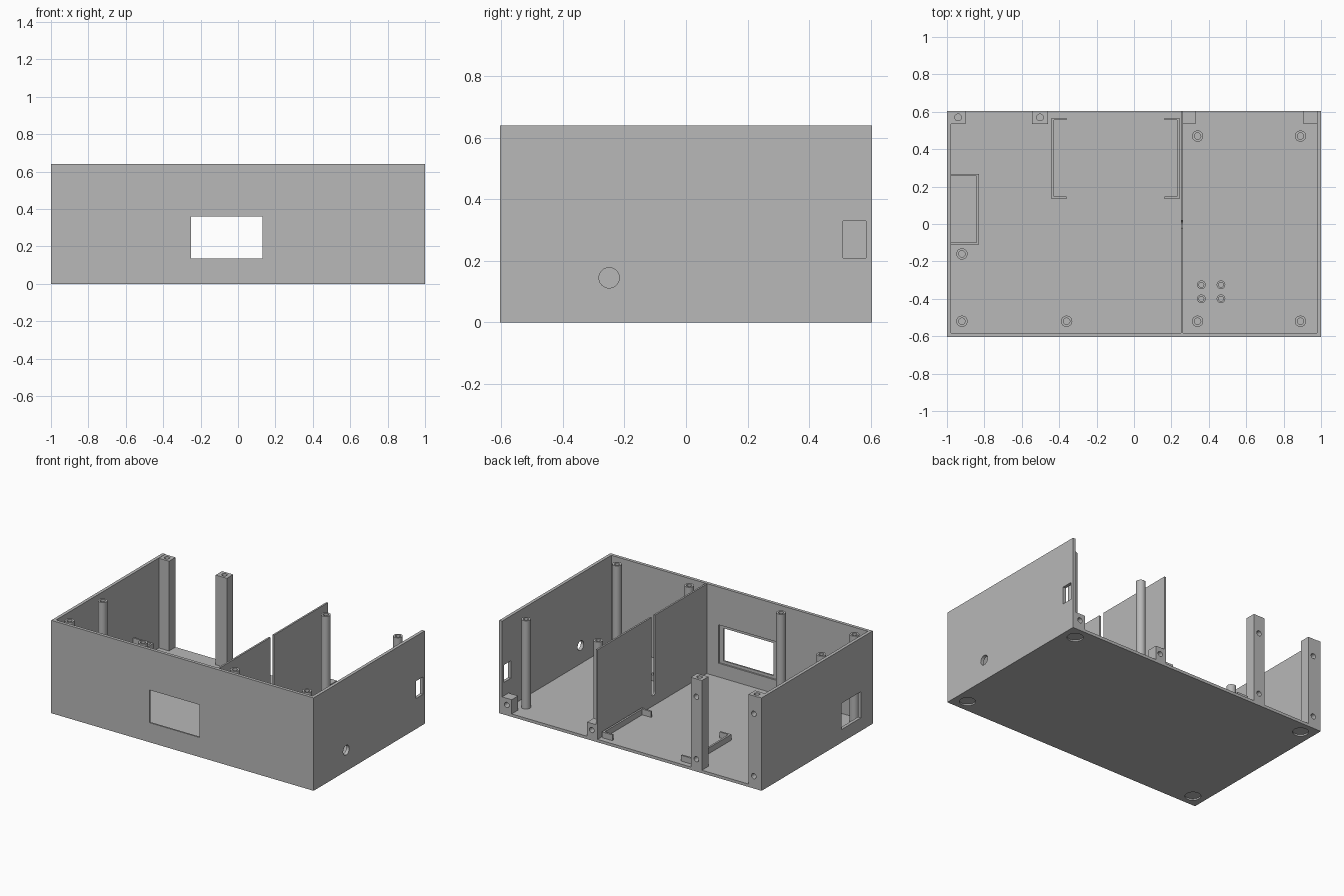
import bpy
from math import pi

if "Cube" in bpy.data.objects:
    bpy.data.objects.remove(bpy.data.objects["Cube"], do_unlink=True)

# Single plastic colour
grey = bpy.data.materials.new("grey plastic")
grey.use_nodes = True
COLOUR = (0.48, 0.48, 0.48, 1)
grey.diffuse_color = COLOUR
grey.node_tree.nodes["Principled BSDF"].inputs["Base Color"].default_value = COLOUR

X, Y, H = 1.0, 0.605, 0.64      # outer half width, half depth, height
WALL, FLOOR = 0.022, 0.02
IX, IY = X - WALL, Y - WALL     # inner faces of the walls


def box(name, x0, x1, y0, y1, z0, z1):
    bpy.ops.mesh.primitive_cube_add(
        size=1, location=((x0 + x1) / 2, (y0 + y1) / 2, (z0 + z1) / 2))
    ob = bpy.context.object
    ob.scale = (x1 - x0, y1 - y0, z1 - z0)
    return finish(ob, name)


def rod(name, centre, radius, length, axis="Z"):
    turn = {"X": (0, pi / 2, 0), "Y": (pi / 2, 0, 0), "Z": (0, 0, 0)}[axis]
    bpy.ops.mesh.primitive_cylinder_add(
        vertices=40, radius=radius, depth=length, location=centre, rotation=turn)
    return finish(bpy.context.object, name)


def finish(ob, name):
    ob.name = name
    ob.data.materials.append(grey)
    bpy.ops.object.transform_apply(location=True, rotation=True, scale=True)
    return ob


def activate(ob):
    bpy.ops.object.select_all(action="DESELECT")
    ob.select_set(True)
    bpy.context.view_layer.objects.active = ob


def cut(ob, *cutters):
    activate(ob)
    for cutter in cutters:
        cutter.hide_render = True
        mod = ob.modifiers.new("cut", "BOOLEAN")
        mod.operation = "DIFFERENCE"
        mod.solver = "EXACT"
        mod.object = cutter
        bpy.ops.object.modifier_apply(modifier=mod.name)
        bpy.data.objects.remove(cutter, do_unlink=True)
    bpy.ops.object.shade_smooth_by_angle(angle=pi / 6)
    return ob


# Case: floor, front and two sides, open at the top and back
case = box("case", -X, X, -Y, Y, 0, H)
cut(case,
    box("inside", -IX, IX, -IY, Y + 1, FLOOR, H + 1),
    box("window", -0.25, 0.13, -1, -0.5, 0.135, 0.36),
    box("window_recess", -0.28, 0.16, -Y + 0.011, -0.5, 0.115, 0.38),
    box("left_port", 0.9, 1.1, 0.51, 0.585, 0.21, 0.33),
    rod("cable_hole", (X, -0.25, 0.145), 0.033, 0.2, "X"),
    box("right_port", -1.1, -0.9, -0.475, -0.267, 0.09, 0.27))

# Round recesses for feet under the floor
cut(case, *[rod("foot_recess", (sx * 0.91, sy * 0.518, 0), 0.05, 0.02)
            for sx in (-1, 1) for sy in (-1, 1)])

# Partition with a round-ended cable slot
partition = box("partition", 0.25, 0.262, -IY - 0.005, Y, FLOOR - 0.005, H - 0.003)
cut(partition,
    box("slot", 0.2, 0.3, -0.022, 0.018, 0.11, 1),
    rod("slot_end", (0.256, -0.002, 0.11), 0.02, 0.2, "X"))


def round_post(name, x, y, radius, bore, top):
    post = rod(name, (x, y, (top + FLOOR - 0.005) / 2), radius, top - FLOOR + 0.005)
    depth = min(0.15, top - FLOOR)
    cut(post, rod("bore", (x, y, top), bore, 2 * depth))


# Tall lid posts
for x, y in [(-0.92, -0.52), (-0.36, -0.52), (0.34, -0.52), (0.89, -0.52),
             (-0.92, -0.16), (0.34, 0.47), (0.89, 0.47)]:
    round_post("lid_post", x, y, 0.03, 0.017, 0.628)

# Small board standoffs
for x in (0.36, 0.465):
    for y in (-0.4, -0.325):
        round_post("board_standoff", x, y, 0.023, 0.013, 0.06)

# Tall square posts for the back panel
for x0, x1 in [(-IX - 0.003, -0.9), (-0.545, -0.46)]:
    mid = (x0 + x1) / 2
    post = box("back_post", x0, x1, 0.535, Y, FLOOR - 0.005, H - 0.002)
    cut(post,
        rod("top_bore", (mid, 0.57, H), 0.018, 0.12),
        *[rod("screw_bore", (mid, Y, z), 0.018, 0.08, "Y") for z in (0.085, 0.515)])

# Low screw blocks for the back panel
for x0, x1 in [(0.26, 0.33), (0.905, IX + 0.003)]:
    block = box("back_block", x0, x1, 0.535, Y, FLOOR - 0.005, 0.118)
    cut(block, rod("screw_bore", ((x0 + x1) / 2, Y, 0.072), 0.018, 0.08, "Y"))

# Pair of low facing brackets on the floor
for side, outer in ((-1, -0.44), (1, 0.243)):
    a, b = sorted((outer, outer - side * 0.013))
    box("bracket_rail", a, b, 0.135, 0.568, FLOOR - 0.005, 0.06)
    a, b = sorted((outer, outer - side * 0.08))
    for y in (0.135, 0.555):
        box("bracket_end", a, b, y, y + 0.013, FLOOR - 0.005, 0.06)

# Holder against the right wall
box("holder_front", -0.842, -0.83, -0.11, 0.268, FLOOR - 0.005, 0.195)
for y in (-0.11, 0.256):
    box("holder_end", -IX - 0.003, -0.83, y, y + 0.012, FLOOR - 0.005, 0.195)
